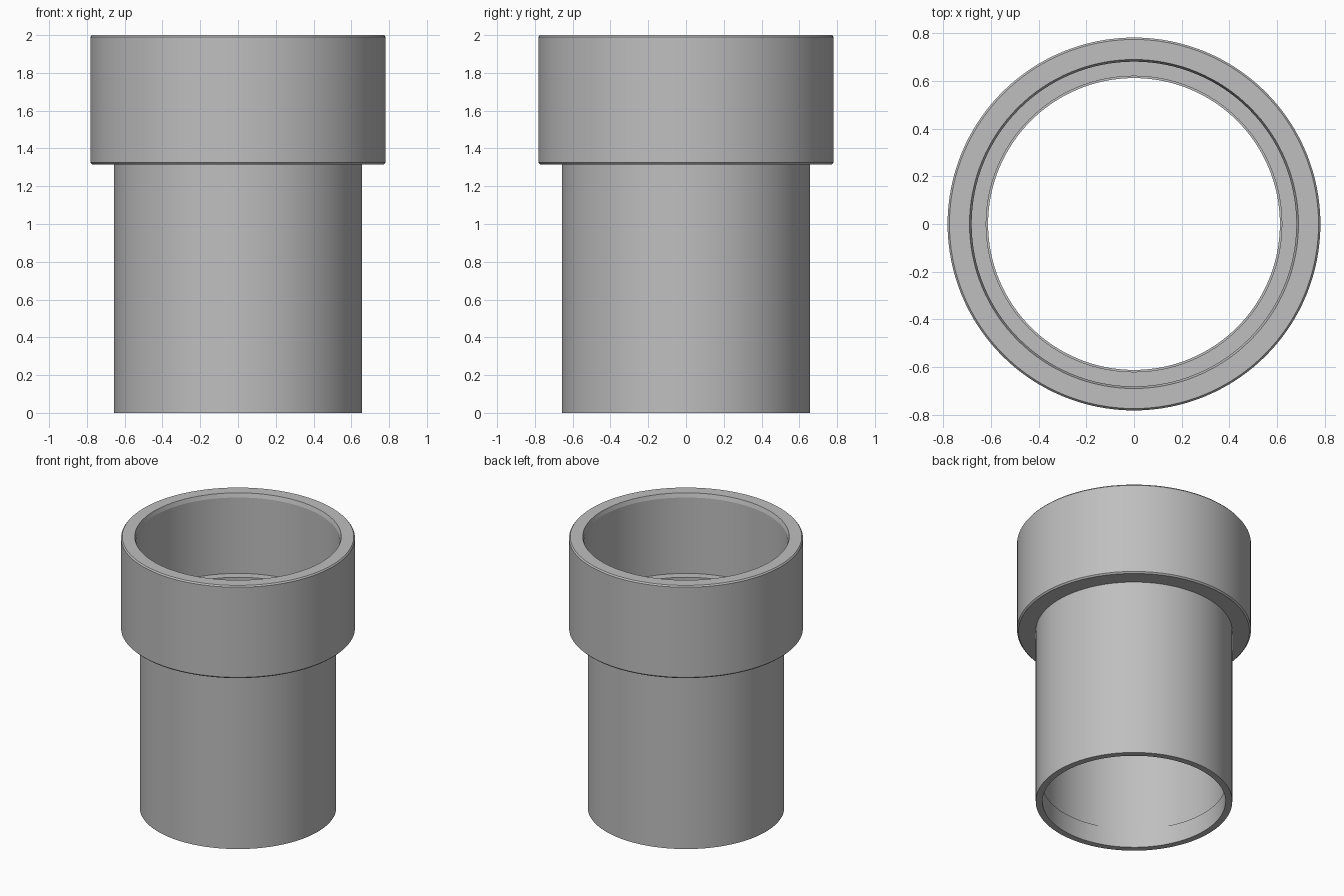
import bpy, bmesh, math

if "Cube" in bpy.data.objects:
    bpy.data.objects.remove(bpy.data.objects["Cube"])

SEGMENTS = 128

# Closed cross-section (radius, height), up the outside and down the bore
profile = [
    (0.612, 0.0), (0.657, 0.0),        # bottom rim
    (0.657, 1.315),                    # pipe wall
    (0.772, 1.315), (0.782, 1.325),    # collar underside and chamfer
    (0.782, 1.99), (0.774, 2.0),       # collar wall and top chamfer
    (0.69, 2.0), (0.681, 1.97),        # top rim and socket lead-in
    (0.681, 1.41), (0.62, 1.41),       # socket wall and stop ledge
    (0.62, 0.14), (0.612, 0.14),       # bore and slight lower step
]

# Spin the section into one solid sleeve
bm = bmesh.new()
rings = []
for i in range(SEGMENTS):
    a = 2 * math.pi * i / SEGMENTS
    rings.append([bm.verts.new((r * math.cos(a), r * math.sin(a), z)) for r, z in profile])
for i, ring in enumerate(rings):
    nxt = rings[(i + 1) % SEGMENTS]
    for j in range(len(profile)):
        k = (j + 1) % len(profile)
        bm.faces.new((ring[j], nxt[j], nxt[k], ring[k]))
bmesh.ops.recalc_face_normals(bm, faces=bm.faces)

mesh = bpy.data.meshes.new("pipe_coupling")
bm.to_mesh(mesh)
bm.free()
coupling = bpy.data.objects.new("pipe_coupling", mesh)
bpy.context.collection.objects.link(coupling)

# Plain grey plastic
grey = bpy.data.materials.new("grey")
grey.diffuse_color = (0.52, 0.52, 0.52, 1)
grey.use_nodes = True
grey.node_tree.nodes["Principled BSDF"].inputs["Base Color"].default_value = grey.diffuse_color
mesh.materials.append(grey)

# Smooth round walls, crisp rims
bpy.context.view_layer.objects.active = coupling
coupling.select_set(True)
bpy.ops.object.shade_smooth_by_angle(angle=math.radians(15))
